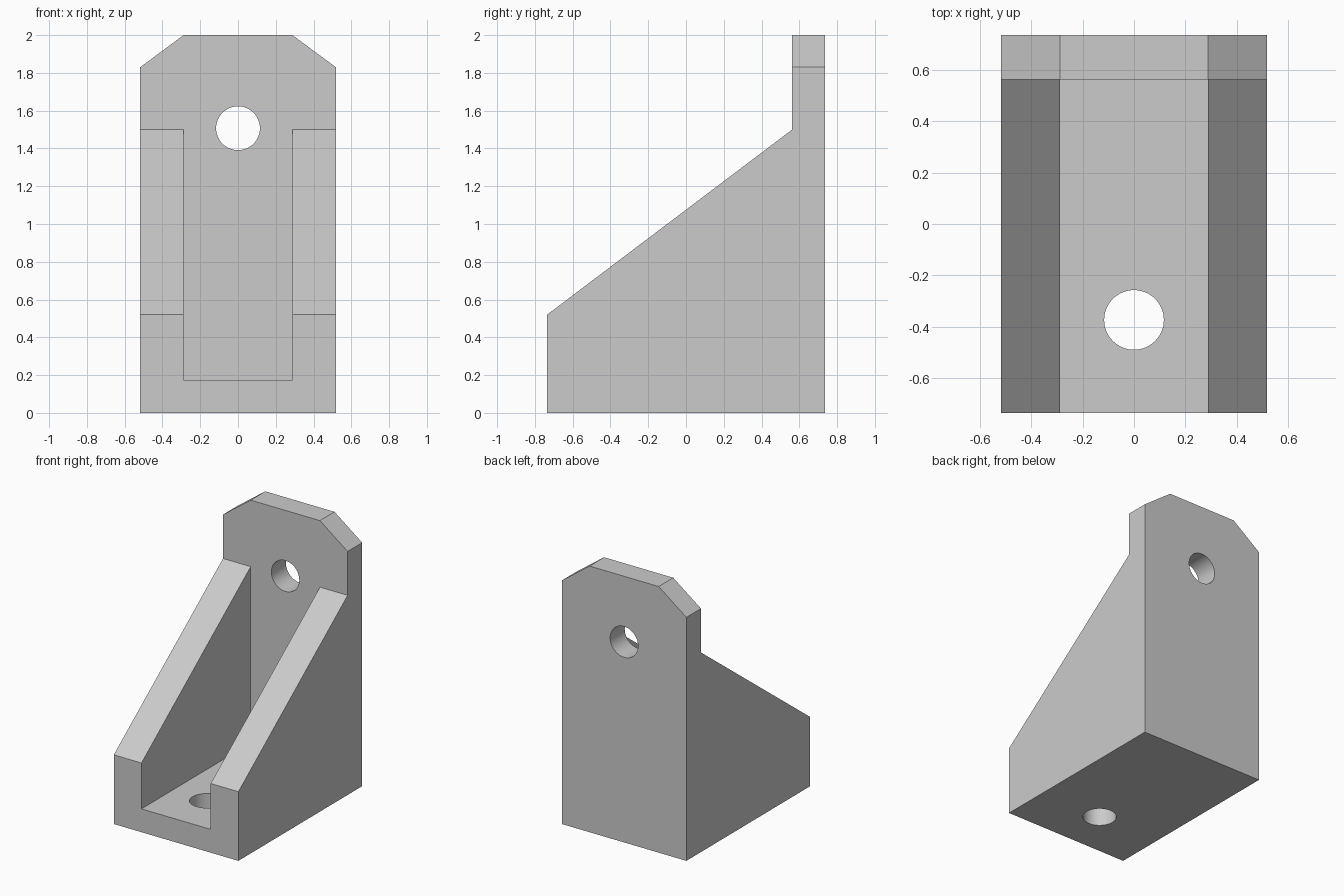
import bpy, bmesh, math
from mathutils import Vector

cube = bpy.data.objects.get("Cube")
if cube:
    bpy.data.objects.remove(cube, do_unlink=True)

grey = bpy.data.materials.new("plain grey")
grey.use_nodes = True
grey.diffuse_color = (0.6, 0.6, 0.6, 1)
grey.node_tree.nodes["Principled BSDF"].inputs["Base Color"].default_value = (0.6, 0.6, 0.6, 1)

HALF_W, HALF_D, TOP = 0.518, 0.735, 2.0
INNER, PLATE_Y, FLOOR = 0.288, 0.562, 0.175
SHOULDER, HOLE_R = 1.83, 0.116


def cut(target, cutter):
    """Subtract the cutter from the target and discard it."""
    mod = target.modifiers.new("cut", "BOOLEAN")
    mod.operation = "DIFFERENCE"
    mod.solver = "EXACT"
    mod.object = cutter
    bpy.ops.object.select_all(action="DESELECT")
    bpy.context.view_layer.objects.active = target
    target.select_set(True)
    bpy.ops.object.modifier_apply(modifier=mod.name)
    bpy.data.objects.remove(cutter, do_unlink=True)


# Bracket body: side profile extruded across the width
bm = bmesh.new()
profile = [(-HALF_D, 0), (HALF_D, 0), (HALF_D, TOP), (PLATE_Y, TOP),
           (PLATE_Y, 1.5), (-HALF_D, 0.52)]
side = bm.faces.new([bm.verts.new((-HALF_W, y, z)) for y, z in profile])
extruded = bmesh.ops.extrude_face_region(bm, geom=[side])
moved = [v for v in extruded["geom"] if isinstance(v, bmesh.types.BMVert)]
bmesh.ops.translate(bm, verts=moved, vec=(2 * HALF_W, 0, 0))

# Clipped upper corners of the back plate
for s in (-1, 1):
    normal = Vector((s * (TOP - SHOULDER), 0, HALF_W - INNER))
    result = bmesh.ops.bisect_plane(
        bm, geom=bm.verts[:] + bm.edges[:] + bm.faces[:],
        plane_co=(s * INNER, 0, TOP), plane_no=normal, clear_outer=True)
    rim = [e for e in result["geom_cut"] if isinstance(e, bmesh.types.BMEdge)]
    bmesh.ops.contextual_create(bm, geom=rim)
bmesh.ops.recalc_face_normals(bm, faces=bm.faces[:])
mesh = bpy.data.meshes.new("bracket")
bm.to_mesh(mesh)
bm.free()
bracket = bpy.data.objects.new("bracket", mesh)
bpy.context.collection.objects.link(bracket)
mesh.materials.append(grey)

# Open channel between the two sloping side walls
bpy.ops.mesh.primitive_cube_add(size=1, location=(0, PLATE_Y - 1, FLOOR + 1.5))
channel = bpy.context.object
channel.name = "channel_cutter"
channel.scale = (2 * INNER, 2, 3)
channel.hide_render = True
cut(bracket, channel)

# Bolt holes through the base and the back plate
for location, tilt in (((0, -0.373, 0.1), 0), ((0, 0.65, 1.507), math.pi / 2)):
    bpy.ops.mesh.primitive_cylinder_add(vertices=64, radius=HOLE_R, depth=0.5,
                                        location=location, rotation=(tilt, 0, 0))
    drill = bpy.context.object
    drill.name = "hole_cutter"
    drill.hide_render = True
    cut(bracket, drill)

# One material throughout, rounded holes with sharp rims
bracket.data.materials.clear()
bracket.data.materials.append(grey)
for face in bracket.data.polygons:
    face.material_index = 0
bpy.ops.object.select_all(action="DESELECT")
bracket.select_set(True)
bpy.context.view_layer.objects.active = bracket
bpy.ops.object.shade_smooth_by_angle(angle=math.radians(30))
